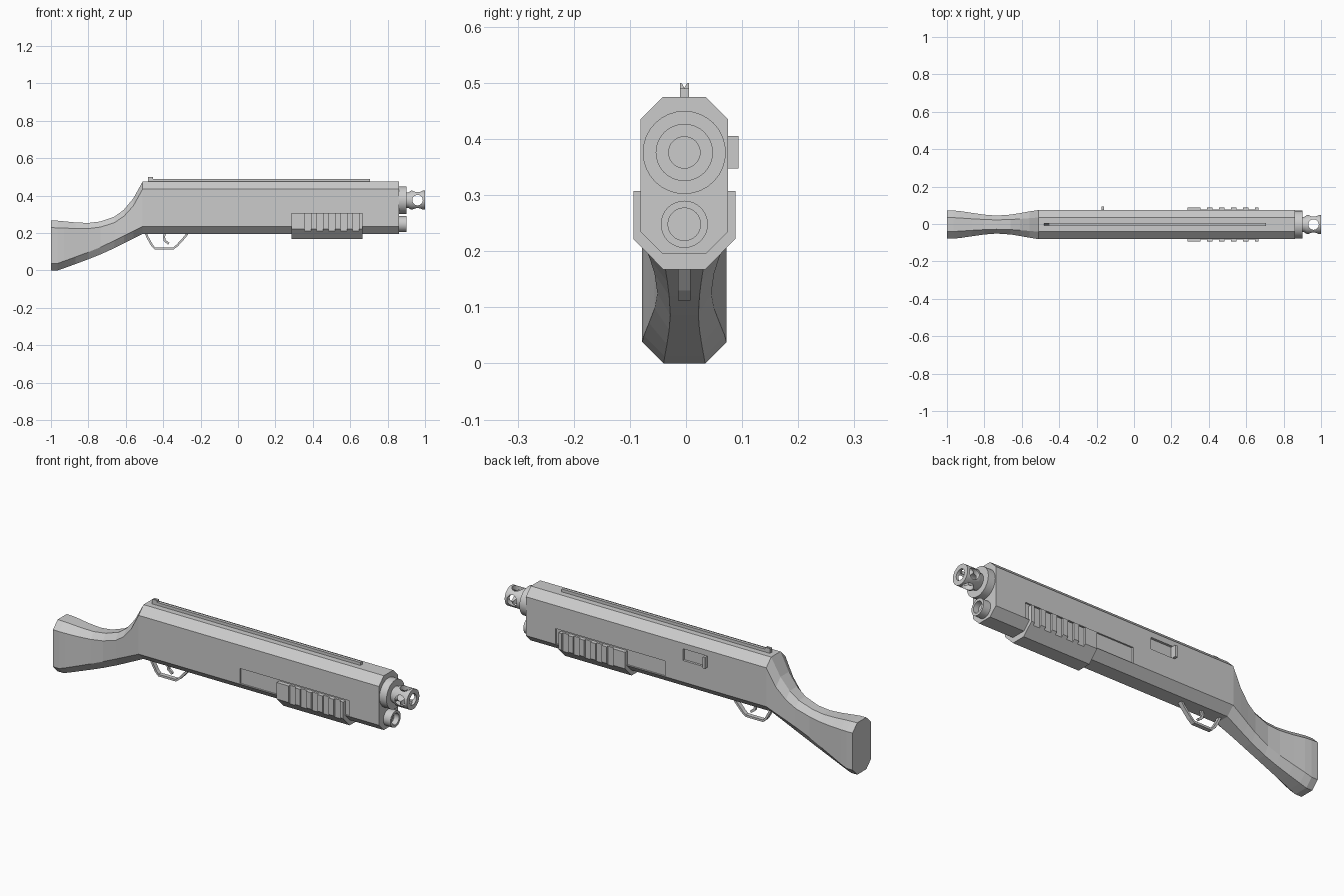
import bpy, bmesh, math
from mathutils import Matrix, Vector

if "Cube" in bpy.data.objects:
    bpy.data.objects.remove(bpy.data.objects["Cube"])

CY = -0.003          # centre plane of the model


def finish(name, bm):
    bmesh.ops.recalc_face_normals(bm, faces=bm.faces)
    me = bpy.data.meshes.new(name)
    bm.to_mesh(me)
    bm.free()
    ob = bpy.data.objects.new(name, me)
    bpy.context.collection.objects.link(ob)
    return ob


def loft(name, rings):
    bm = bmesh.new()
    vs = [[bm.verts.new(p) for p in r] for r in rings]
    n = len(rings[0])
    for a, b in zip(vs, vs[1:]):
        for i in range(n):
            bm.faces.new((a[i], a[(i + 1) % n], b[(i + 1) % n], b[i]))
    bm.faces.new(vs[0])
    bm.faces.new(vs[-1])
    return finish(name, bm)


def box(name, x0, x1, y0, y1, z0, z1):
    bm = bmesh.new()
    m = Matrix.Translation(((x0 + x1) / 2, (y0 + y1) / 2, (z0 + z1) / 2))
    bmesh.ops.create_cube(bm, size=1, matrix=m @ Matrix.Diagonal((x1 - x0, y1 - y0, z1 - z0, 1)))
    return finish(name, bm)


def octagon(x, w, f, zb, zt, cb, ct):
    """Chamfered section: half width w, half flat f, chamfer heights cb / ct."""
    half = [(f, zb), (w, zb + cb), (w, zt - ct), (f, zt)]
    return [(x, CY + y, z) for y, z in half] + [(x, CY - y, z) for y, z in reversed(half)]


def lathe(name, profile, z, n=32):
    """Turn a closed (x, radius) profile about the x axis at height z."""
    bm = bmesh.new()
    rings = []
    for k in range(n):
        a = 2 * math.pi * k / n
        rings.append([bm.verts.new((x, CY + r * math.cos(a), z + r * math.sin(a))) for x, r in profile])
    m = len(profile)
    for k in range(n):
        a, b = rings[k], rings[(k + 1) % n]
        for i in range(m):
            j = (i + 1) % m
            bm.faces.new((a[i], a[j], b[j], b[i]))
    bmesh.ops.remove_doubles(bm, verts=bm.verts, dist=1e-6)
    ob = finish(name, bm)
    for p in ob.data.polygons:
        p.use_smooth = True
    bpy.context.view_layer.objects.active = ob
    ob.select_set(True)
    bpy.ops.object.shade_smooth_by_angle(angle=math.radians(35))
    ob.select_set(False)
    return ob


def cut(ob, cutters):
    for c in cutters:
        m = ob.modifiers.new("cut", 'BOOLEAN')
        m.operation = 'DIFFERENCE'
        m.solver = 'EXACT'
        m.object = c
    dg = bpy.context.evaluated_depsgraph_get()
    me = bpy.data.meshes.new_from_object(ob.evaluated_get(dg))
    ob.modifiers.clear()
    ob.data = me
    for c in cutters:
        bpy.data.objects.remove(c)


def strip(name, pts, t, hw):
    """Flat bar of thickness t following (x, z) points."""
    rings = []
    for i, p in enumerate(pts):
        a, b = Vector(pts[max(i - 1, 0)]), Vector(pts[min(i + 1, len(pts) - 1)])
        d = (b - a).normalized()
        nx, nz = -d.y * t / 2, d.x * t / 2
        rings.append([(p[0] + s * nx, CY + y, p[1] + s * nz)
                      for s, y in ((1, hw), (1, -hw), (-1, -hw), (-1, hw))])
    return loft(name, rings)


# receiver body with pump slots and bolt port
W = 0.078
body = loft("receiver_body", [octagon(x, W, 0.038, 0.195, 0.475, 0.04, 0.04) for x in (-0.51, 0.86)])
cut(body, [box("c", 0.067, 0.69, CY - 0.1, CY - W + 0.008, 0.236, 0.316),
           box("c", 0.067, 0.69, CY + W - 0.008, CY + 0.1, 0.236, 0.316),
           box("c", -0.175, -0.035, CY + W - 0.012, CY + 0.1, 0.346, 0.406)])

# shoulder stock: x, half width, half flat, bottom, top, chamfers
stock = [(-0.51, 0.078, 0.038, 0.195, 0.475, 0.04, 0.04),
         (-0.56, 0.070, 0.034, 0.170, 0.385, 0.04, 0.04),
         (-0.61, 0.061, 0.030, 0.145, 0.325, 0.04, 0.035),
         (-0.66, 0.053, 0.027, 0.120, 0.288, 0.04, 0.032),
         (-0.735, 0.048, 0.025, 0.086, 0.262, 0.039, 0.030),
         (-0.80, 0.053, 0.027, 0.060, 0.254, 0.038, 0.030),
         (-0.87, 0.063, 0.031, 0.034, 0.257, 0.038, 0.033),
         (-0.93, 0.072, 0.035, 0.012, 0.263, 0.038, 0.036),
         (-0.965, 0.075, 0.037, 0.0, 0.266, 0.038, 0.038),
         (-1.0, 0.075, 0.037, 0.0, 0.267, 0.038, 0.038)]
loft("stock", [octagon(*s) for s in stock])

# sliding pump with ribbed sides
half = [(0.037, 0.167), (0.091, 0.222), (0.091, 0.307), (0.07, 0.307)]
pump = loft("pump", [[(x, CY + y, z) for y, z in half] + [(x, CY - y, z) for y, z in reversed(half)]
                     for x in (0.286, 0.665)])
grooves = []
for i in range(5):
    x = 0.355 + i * 0.064
    for s in (-1, 1):
        y = sorted((CY + s * 0.081, CY + s * 0.12))
        grooves.append(box("c", x, x + 0.036, y[0], y[1], 0.195, 0.33))
cut(pump, grooves)

# barrel collar and ported muzzle
ZB = 0.376
lathe("barrel_collar", [(0.85, 0.028), (0.85, 0.074), (0.90, 0.074), (0.90, 0.028)], ZB)
muzzle = lathe("muzzle", [(0.88, 0.028), (0.88, 0.041), (0.91, 0.041), (0.925, 0.051),
                          (1.0, 0.051), (1.0, 0.028)], ZB)
ports = []
for rot in (Matrix(), Matrix.Rotation(math.pi / 2, 4, 'X')):
    bm = bmesh.new()
    bmesh.ops.create_cone(bm, cap_ends=True, segments=24, radius1=0.028, radius2=0.028, depth=0.3,
                          matrix=Matrix.Translation((0.96, CY, ZB)) @ rot)
    ports.append(finish("c", bm))
cut(muzzle, ports)

# magazine tube end, recessed
lathe("magazine_tube", [(0.85, 0), (0.85, 0.042), (0.90, 0.042), (0.90, 0.029), (0.872, 0.029), (0.872, 0)], 0.248)

# top rib and notched rear sight
box("top_rib", -0.46, 0.705, CY - 0.008, CY + 0.008, 0.47, 0.490)
sight = [(-0.008, 0.47), (0.008, 0.47), (0.008, 0.5), (0.005, 0.5), (0, 0.491), (-0.005, 0.5), (-0.008, 0.5)]
loft("rear_sight", [[(x, CY + y, z) for y, z in sight] for x in (-0.482, -0.455)])

# bolt handle
box("bolt_handle", -0.173, -0.160, CY + 0.06, 0.094, 0.347, 0.405)

# trigger and guard
strip("trigger_guard", [(-0.495, 0.205), (-0.485, 0.18), (-0.46, 0.135), (-0.444, 0.118), (-0.345, 0.118),
                        (-0.325, 0.134), (-0.285, 0.178), (-0.265, 0.205)], 0.011, 0.011)
strip("trigger", [(-0.388, 0.21), (-0.396, 0.18), (-0.392, 0.16), (-0.370, 0.143)], 0.012, 0.006)
